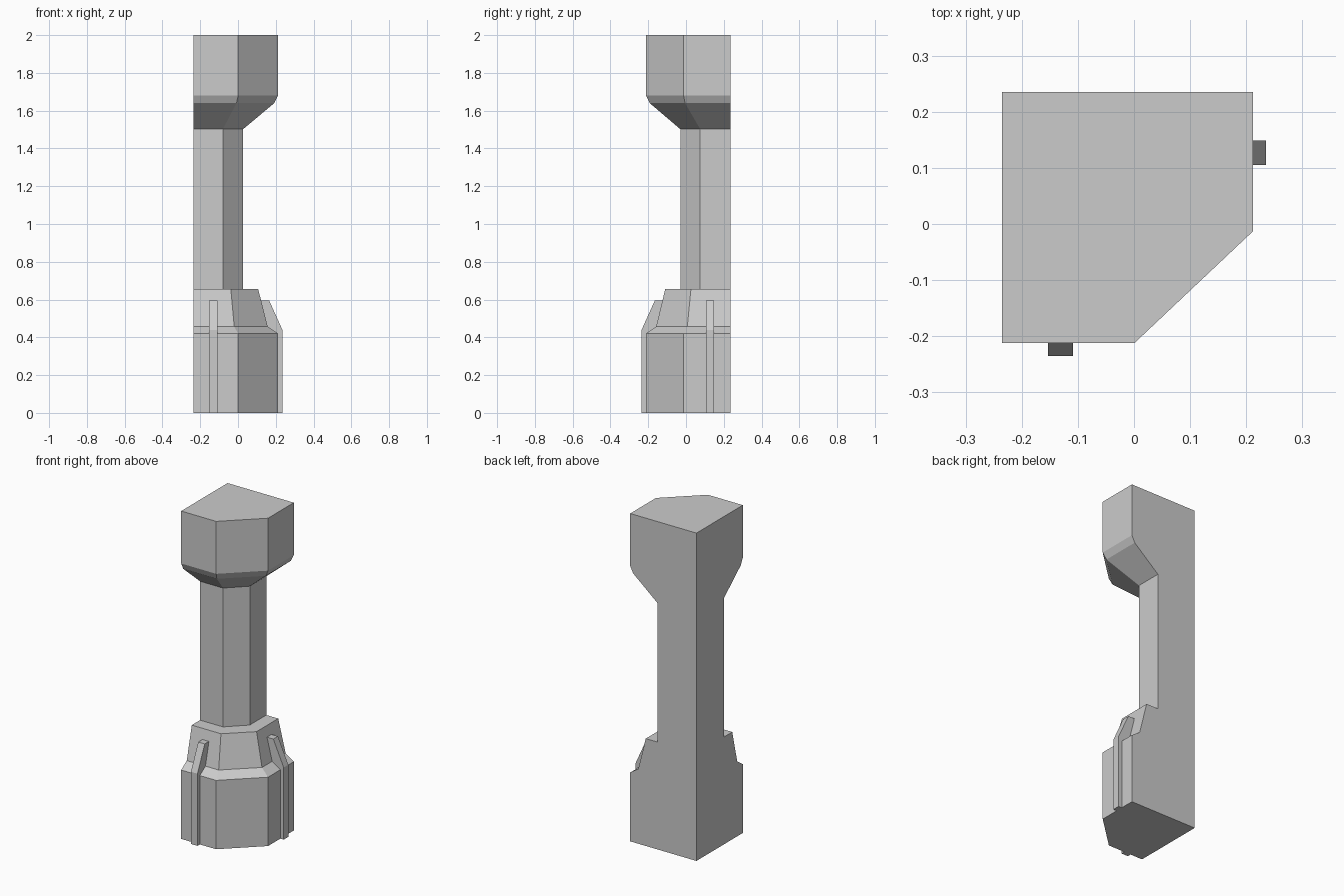
import bpy, bmesh

if "Cube" in bpy.data.objects:
    bpy.data.objects.remove(bpy.data.objects["Cube"])

B = 0.235  # the two flat back walls


def finish(name, bm):
    bmesh.ops.recalc_face_normals(bm, faces=bm.faces)
    me = bpy.data.meshes.new(name)
    bm.to_mesh(me)
    bm.free()
    ob = bpy.data.objects.new(name, me)
    bpy.context.collection.objects.link(ob)
    return ob


def loft(name, loops):
    bm = bmesh.new()
    rings = [[bm.verts.new(p) for p in loop] for loop in loops]
    for a, b in zip(rings, rings[1:]):
        for i in range(len(a)):
            j = (i + 1) % len(a)
            bm.faces.new((a[i], a[j], b[j], b[i]))
    bm.faces.new(rings[0])
    bm.faces.new(rings[-1])
    return finish(name, bm)


def section(z, reach_x, reach_y, cut_x, cut_y):
    # square with its front right corner cut off
    return [(-B, B, z), (-B, -reach_y, z), (cut_x, -reach_y, z),
            (reach_x, cut_y, z), (reach_x, B, z)]


# Corner column: base, tapered collar, shaft and flared head
full = (0.212, 0.212, 0.001, -0.013)
shaft = (0.027, 0.03, -0.08, 0.075)
levels = [
    (0.0, full), (0.42, full),
    (0.457, (0.157, 0.158, -0.02, 0.007)),
    (0.655, (0.107, 0.11, -0.038, 0.026)),
    (0.655, shaft), (1.502, shaft),
    (1.64, (0.192, 0.192, -0.008, -0.005)),
    (1.68, full), (2.0, full),
]
loft("corner_column", [section(z, *p) for z, p in levels])

# Ribs on the front and right sides of the base
rib = [(0.1, 0), (B, 0), (B, 0.44), (0.165, 0.595), (0.1, 0.595)]
loft("front_rib", [[(x, -d, z) for d, z in rib] for x in (-0.153, -0.109)])
loft("side_rib", [[(d, y, z) for d, z in rib] for y in (0.105, 0.149)])
